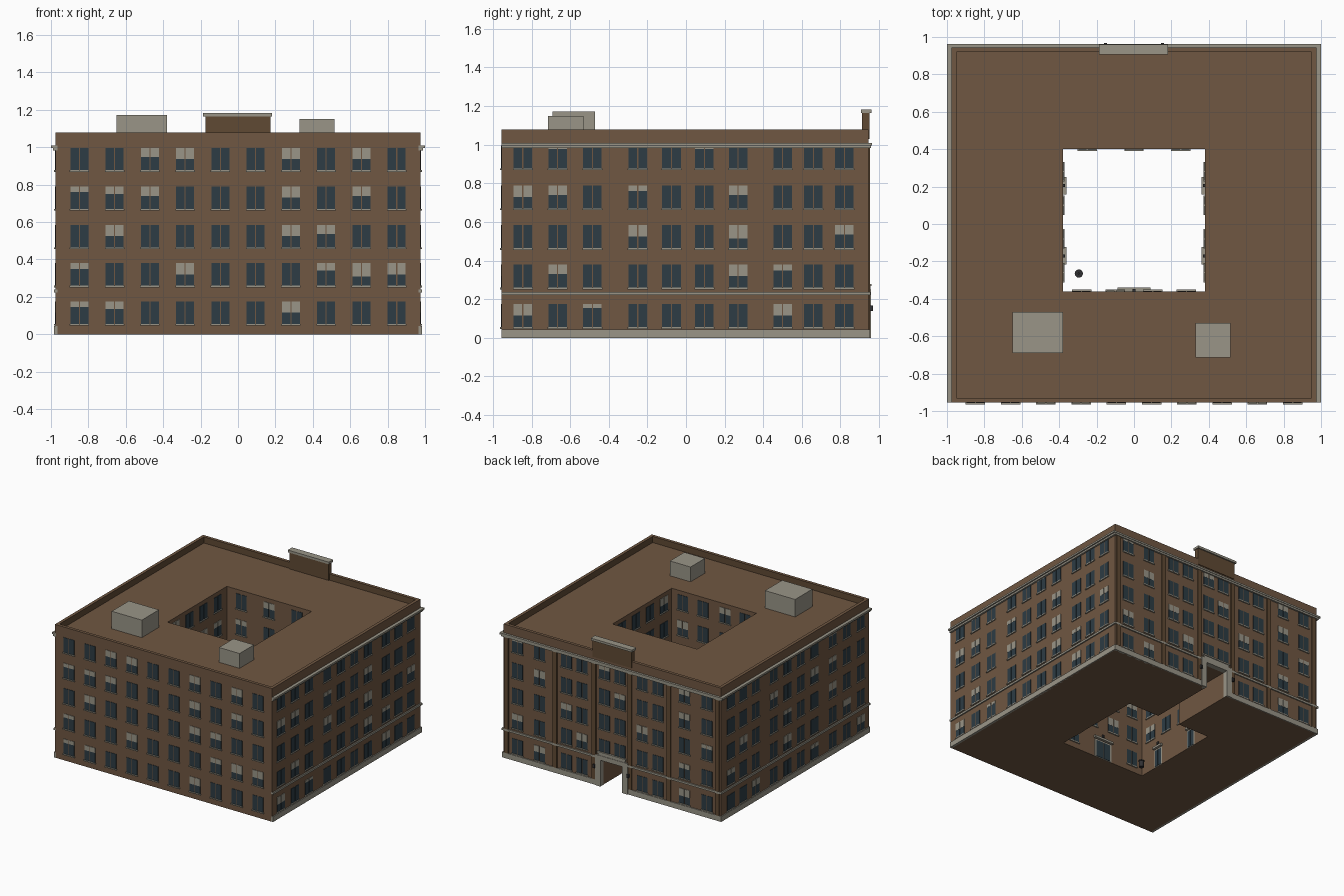
import bpy, bmesh, math
from mathutils import Matrix, Vector

if "Cube" in bpy.data.objects:
    bpy.data.objects.remove(bpy.data.objects["Cube"])


def material(name, rgb):
    m = bpy.data.materials.new(name)
    m.use_nodes = True
    m.diffuse_color = (*rgb, 1)
    m.node_tree.nodes["Principled BSDF"].inputs["Base Color"].default_value = (*rgb, 1)
    return m


BRICK = material("brown_brick", (0.16, 0.095, 0.054))
DARK = material("dark_brick", (0.115, 0.067, 0.034))
STONE = material("pale_stone", (0.32, 0.30, 0.245))
GLASS = material("blue_grey_glass", (0.026, 0.045, 0.058))
METAL = material("dark_metal", (0.03, 0.03, 0.032))
PALETTE = [BRICK, DARK, STONE, GLASS, METAL]


class Part:
    """Collects boxes laid out in the frame of one wall: u runs along it, out is away from it."""

    def __init__(self, name, angle=0, wall=0):
        self.name, self.wall = name, wall
        self.turn = Matrix.Rotation(math.radians(angle), 4, "Z")
        self.bm = bmesh.new()

    def box(self, u, out, z, mat):
        lo = Vector((u[0], -self.wall - out[1], z[0]))
        hi = Vector((u[1], -self.wall - out[0], z[1]))
        place = Matrix.Translation((lo + hi) / 2) @ Matrix.Diagonal((*(hi - lo), 1))
        made = bmesh.ops.create_cube(self.bm, size=1, matrix=self.turn @ place)
        for f in {f for v in made["verts"] for f in v.link_faces}:
            f.material_index = PALETTE.index(mat)
        return self

    def finish(self):
        mesh = bpy.data.meshes.new(self.name)
        self.bm.to_mesh(mesh)
        self.bm.free()
        for m in PALETTE:
            mesh.materials.append(m)
        ob = bpy.data.objects.new(self.name, mesh)
        bpy.context.collection.objects.link(ob)
        return ob


def block(name, x, y, z, mat):
    return Part(name).box(x, (-y[1], -y[0]), z, mat).finish()


# Main body with the courtyard, rear passage and sunken roof cut out
W, FRONT, BACK, ROOF, TOP = 0.975, -0.955, 0.945, 1.03, 1.08
body = block("building_body", (-W, W), (FRONT, BACK), (0, TOP), BRICK)
cutters = [
    block("courtyard_cutter", (-0.38, 0.38), (-0.36, 0.40), (-1, 2), BRICK),
    block("passage_cutter", (-0.10, 0.10), (0.2, 1.2), (-1, 0.215), BRICK),
    block("roof_cutter", (-W + 0.025, W - 0.025), (FRONT + 0.025, BACK - 0.025), (ROOF, 2), BRICK),
]
bpy.context.view_layer.objects.active = body
for c in cutters:
    mod = body.modifiers.new(c.name, "BOOLEAN")
    mod.operation, mod.solver, mod.object = "DIFFERENCE", "EXACT", c
    bpy.ops.object.modifier_apply(modifier=mod.name)
    bpy.data.objects.remove(c)

# Parapet: darker on the decorated sides and on its inner faces
for f in body.data.polygons:
    if f.center.z > ROOF + 0.01 and abs(f.normal.z) < 0.5:
        f.material_index = 1

# Windows: rows of paired panes with sills; digits give blind length in hundredths
ROWS = [0.055, 0.26, 0.465, 0.67, 0.877]
HEIGHT = 0.12


def windows(name, angle, wall, columns, blinds, skip=()):
    p = Part(name, angle, wall)
    for r, z in enumerate(ROWS):
        for c, u in enumerate(columns):
            if r == 0 and c in skip:
                continue
            drop = blinds[r][c]
            split = z + HEIGHT - (0 if drop == "." else int(drop) / 100)
            for a, b in ((-0.048, -0.003), (0.003, 0.048)):
                p.box((u + a, u + b), (-0.002, 0.003), (z, split), GLASS)
                if split < z + HEIGHT:
                    p.box((u + a, u + b), (-0.002, 0.004), (split, z + HEIGHT), STONE)
            p.box((u - 0.052, u + 0.052), (-0.002, 0.009), (z - 0.009, z), STONE)
    p.finish()


front_cols = [-0.848 + 0.1885 * i for i in range(10)]
side_cols = [-0.845, -0.665, -0.485, -0.25, -0.075, 0.095, 0.27, 0.50, 0.66, 0.82]
back_cols = [-0.85, -0.65, -0.41, -0.27, -0.07, 0.07, 0.27, 0.41, 0.65, 0.85]
windows("front_windows", 0, -FRONT, front_cols,
        ["34....6...", "3..6...476", ".6....65..", "345...6.5.", "..56..6.6."])
windows("right_windows", 90, W, side_cols,
        ["6.2....6..", ".5....63..", "...6..7..5", "65.3..5...", ".2...2...."])
windows("left_windows", 270, W, [-u for u in reversed(side_cols)],
        ["..5...3..6", "4...6...5.", ".6..3..6..", "...5..64..", "..2....3.."])
windows("back_windows", 180, BACK, back_cols,
        [".5......6.", "5..6....4.", "..5...6..3", ".6...4..5.", "3...5...6."], skip=(4, 5))
windows("courtyard_back_windows", 0, -0.40, [-0.25, 0, 0.25],
        [".5.", "6..", "..5", "4.6", ".5."], skip=(1,))
windows("courtyard_front_windows", 180, -0.36, [-0.28, -0.1, 0.1, 0.28],
        ["5...", "..6.", ".4.5", "6...", "..5."], skip=(1, 2))
for side, angle, sign in (("left", 90, 1), ("right", 270, -1)):
    windows(f"courtyard_{side}_windows", angle, -0.38,
            [sign * u for u in (-0.26, -0.08, 0.10, 0.28)],
            ["....", "5..6", ".6..", "..54", "6..."], skip=range(4))

# Stone plinth, belt course and stepped cornice around sides and back
for side, angle, wall, lo, hi in (("right", 90, W, FRONT, BACK),
                                  ("left", 270, W, -BACK, -FRONT),
                                  ("back", 180, BACK, -W, W)):
    trim = Part(f"{side}_stone_trim", angle, wall)
    for z0, z1, out in ((0.222, 0.238, 0.010), (0.982, 0.996, 0.014), (0.996, 1.010, 0.025)):
        ends = (lo - out, hi + out) if side == "back" else (lo, hi)
        trim.box(ends, (-0.01, out if side != "back" else min(out, 0.018)), (z0, z1), STONE)
    spans = ((-W - 0.008, -0.13), (0.13, W + 0.008)) if side == "back" else ((lo, hi),)
    for span in spans:
        trim.box(span, (-0.01, 0.008), (0, 0.043), STONE)
    trim.finish()

# Rear pilasters
pilasters = Part("rear_pilasters", 180, BACK)
for u in (0.16, 0.51, 0.945):
    for s in (-1, 1):
        pilasters.box((s * u - 0.018, s * u + 0.018), (-0.01, 0.009), (0.043, 0.985), DARK)
pilasters.finish()

# Rear entrance surround with stepped lintel and wall lamps
portal = Part("entrance_surround", 180, BACK)
for s in (-1, 1):
    portal.box((s * 0.122 - 0.024, s * 0.122 + 0.024), (-0.03, 0.013), (0, 0.215), STONE)
    portal.box((s * 0.152 - 0.008, s * 0.152 + 0.008), (0, 0.024), (0.14, 0.168), METAL)
portal.box((-0.146, 0.146), (-0.03, 0.013), (0.213, 0.25), STONE)
portal.box((-0.12, 0.12), (-0.01, 0.010), (0.25, 0.268), STONE)
portal.box((-0.13, 0.13), (-0.01, 0.016), (0.268, 0.28), STONE)
portal.finish()

# Raised panel on the rear parapet
block("raised_parapet_panel", (-0.175, 0.175), (0.912, 0.95), (ROOF, 1.168), DARK)
block("raised_parapet_cap", (-0.187, 0.182), (0.905, 0.96), (1.165, 1.183), STONE)

# Rooftop sheds
block("large_roof_shed", (-0.65, -0.38), (-0.69, -0.47), (ROOF - 0.01, 1.172), STONE)
block("small_roof_shed", (0.33, 0.515), (-0.715, -0.53), (ROOF - 0.01, 1.15), STONE)


# Courtyard doors with canopies
def door(name, angle, wall, u, half):
    p = Part(name, angle, wall)
    p.box((u - half, u + half), (-0.002, 0.003), (0, 0.15), STONE)
    for s in (-1, 1):
        mid = u + s * half * 0.44
        p.box((mid - half * 0.38, mid + half * 0.38), (0, 0.006), (0.005, 0.14), GLASS)
    p.box((u - half * 1.1, u + half * 1.1), (-0.005, 0.02), (0.155, 0.172), STONE)
    p.box((u - 0.008, u + 0.008), (0, 0.012), (0.185, 0.205), METAL)
    p.finish()


for y in (0.205, -0.17):
    door("courtyard_left_door", 90, -0.38, y, 0.042)
    door("courtyard_right_door", 270, -0.38, -y, 0.042)
door("courtyard_main_door", 180, -0.36, 0, 0.08)

# Small round bin standing in the courtyard
bin_mesh = bmesh.new()
for radius, z, depth in ((0.018, 0.025, 0.05), (0.022, 0.052, 0.008), (0.006, 0.06, 0.01)):
    bmesh.ops.create_cone(bin_mesh, cap_ends=True, segments=16, radius1=radius, radius2=radius,
                          depth=depth, matrix=Matrix.Translation((-0.295, -0.265, z)))
mesh = bpy.data.meshes.new("courtyard_bin")
bin_mesh.to_mesh(mesh)
bin_mesh.free()
mesh.materials.append(METAL)
bpy.context.collection.objects.link(bpy.data.objects.new("courtyard_bin", mesh))
